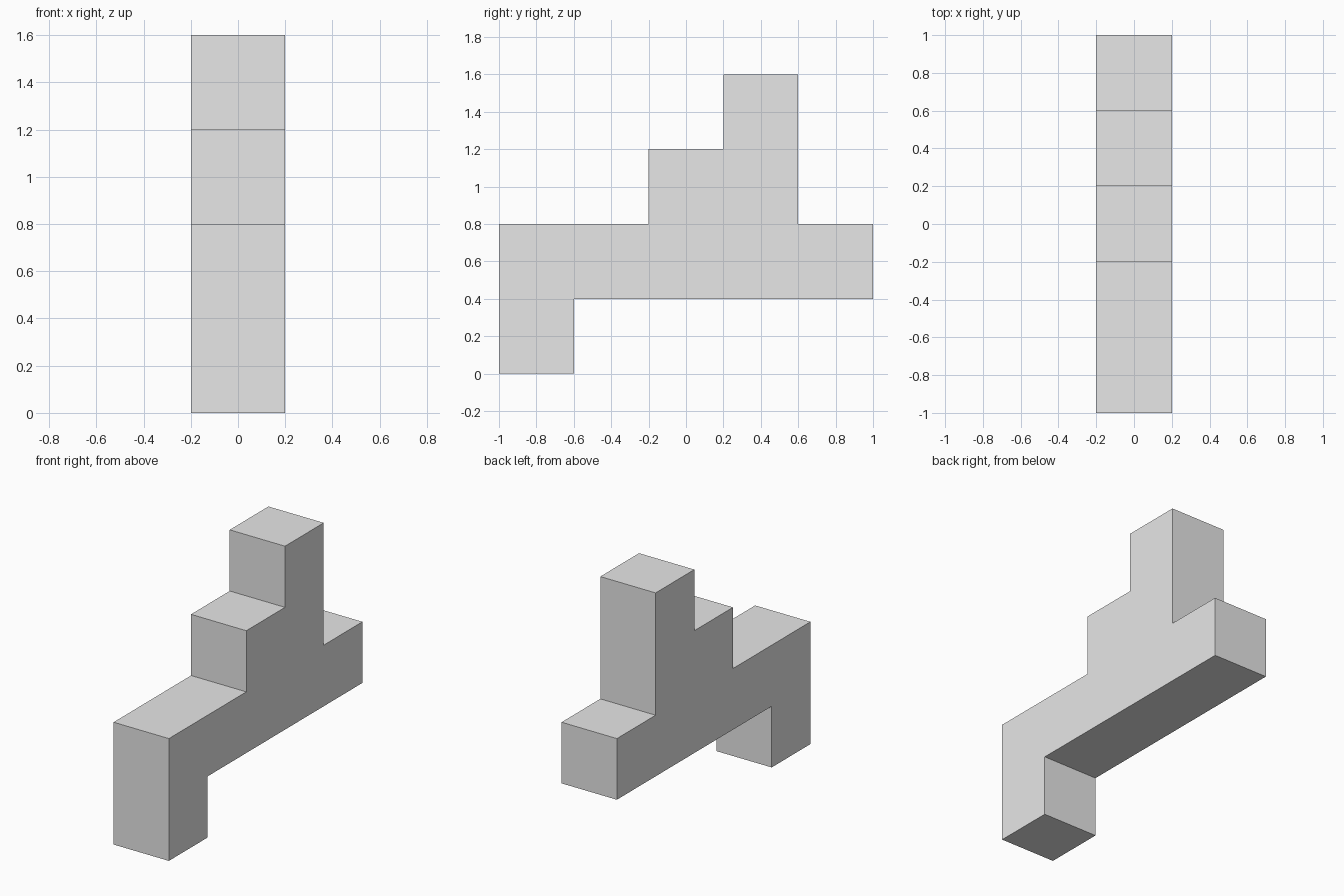
import bpy
import bmesh
from mathutils import Vector

default_cube = bpy.data.objects.get("Cube")
if default_cube:
    bpy.data.objects.remove(default_cube, do_unlink=True)

UNIT = 0.4  # edge of one block

# Plain grey material
grey = bpy.data.materials.new("light grey")
grey.use_nodes = True
colour = (0.8, 0.8, 0.8, 1.0)
grey.diffuse_color = colour
grey.node_tree.nodes["Principled BSDF"].inputs["Base Color"].default_value = colour

# Stepped side outline in block units (along y, up z): foot, bar, two steps, tail
outline = [(0, 0), (1, 0), (1, 1), (5, 1), (5, 2), (4, 2),
           (4, 4), (3, 4), (3, 3), (2, 3), (2, 2), (0, 2)]

# Extrude the outline one block wide
bm = bmesh.new()
side = bm.faces.new([bm.verts.new((-UNIT / 2, (y - 2.5) * UNIT, z * UNIT))
                     for y, z in outline])
extruded = bmesh.ops.extrude_face_region(bm, geom=[side], use_keep_orig=True)
new_verts = [g for g in extruded["geom"] if isinstance(g, bmesh.types.BMVert)]
bmesh.ops.translate(bm, verts=new_verts, vec=Vector((UNIT, 0, 0)))
bmesh.ops.recalc_face_normals(bm, faces=bm.faces[:])

mesh = bpy.data.meshes.new("stepped_block")
bm.to_mesh(mesh)
bm.free()
mesh.materials.append(grey)
block = bpy.data.objects.new("stepped_block", mesh)
bpy.context.collection.objects.link(block)
